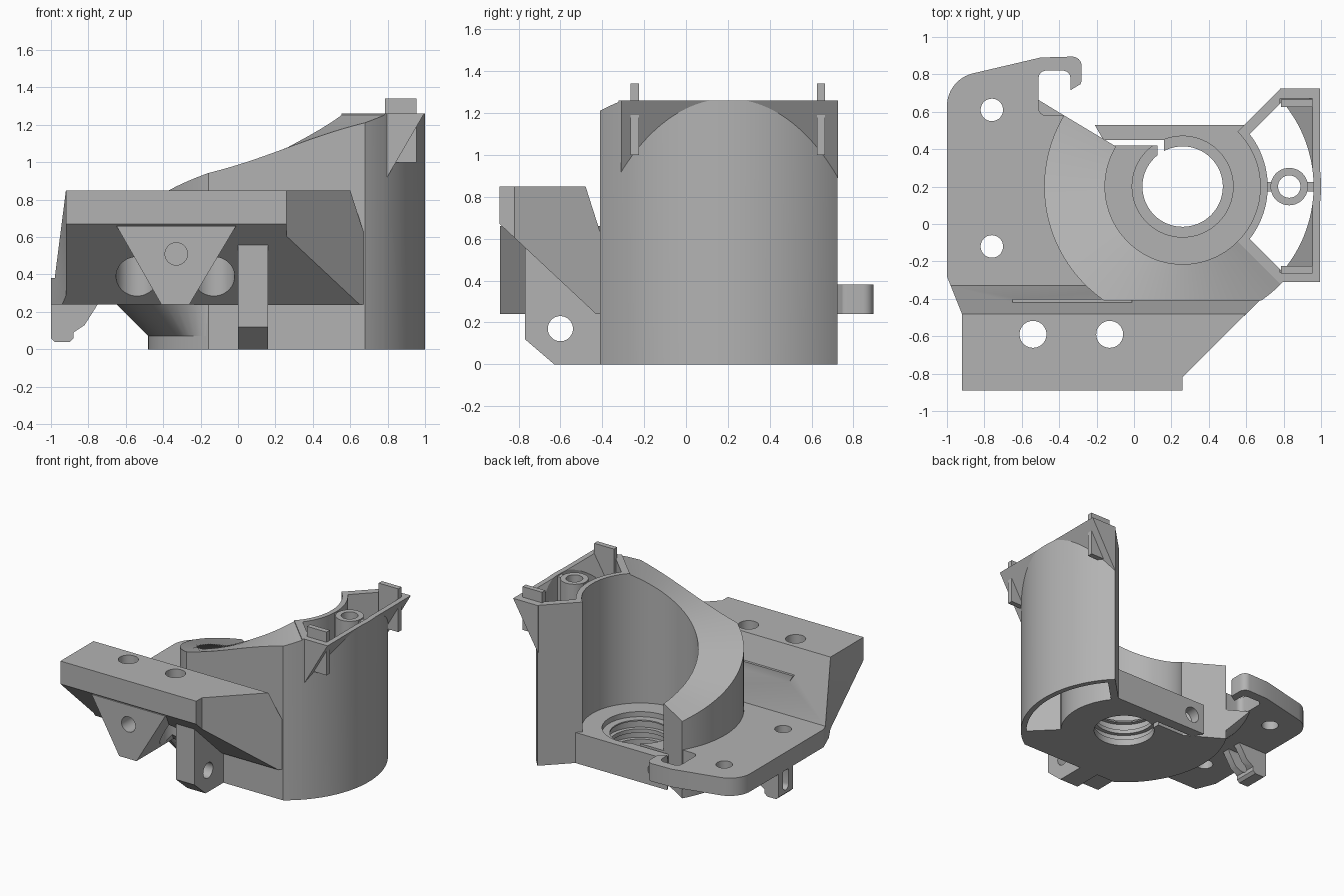
import bpy, bmesh
from math import sin, cos, radians, asin, degrees, pi

cube = bpy.data.objects.get("Cube")
if cube:
    bpy.data.objects.remove(cube, do_unlink=True)

grey = bpy.data.materials.new("plain grey")
grey.use_nodes = True
grey.diffuse_color = (0.45, 0.45, 0.45, 1)
grey.node_tree.nodes["Principled BSDF"].inputs["Base Color"].default_value = (0.45, 0.45, 0.45, 1)

CX, CY = 0.26, 0.2          # axis of the round housing
R_IN, R_OUT = 0.415, 0.74
FRONT = -0.41
TOP = 1.26


def finish(name, bm):
    bmesh.ops.recalc_face_normals(bm, faces=bm.faces)
    mesh = bpy.data.meshes.new(name)
    bm.to_mesh(mesh)
    bm.free()
    ob = bpy.data.objects.new(name, mesh)
    bpy.context.scene.collection.objects.link(ob)
    mesh.materials.append(grey)
    return ob


def prism(name, pts, lo, hi, axis="z"):
    """Extrude a flat outline along one axis."""
    place = {"z": lambda a, b, h: (a, b, h),
             "y": lambda a, b, h: (a, h, b),
             "x": lambda a, b, h: (h, a, b)}[axis]
    bm = bmesh.new()
    low = [bm.verts.new(place(a, b, lo)) for a, b in pts]
    high = [bm.verts.new(place(a, b, hi)) for a, b in pts]
    bm.faces.new(low)
    bm.faces.new(high)
    n = len(pts)
    for i in range(n):
        j = (i + 1) % n
        bm.faces.new((low[i], low[j], high[j], high[i]))
    return finish(name, bm)


def box(name, x, y, z):
    return prism(name, [(x[0], y[0]), (x[1], y[0]), (x[1], y[1]), (x[0], y[1])], *z)


def arc(cx, cy, r, a0, a1, n):
    return [(cx + r * cos(radians(a0 + (a1 - a0) * i / n)),
             cy + r * sin(radians(a0 + (a1 - a0) * i / n))) for i in range(n + 1)]


def rod(a, b, r, lo, hi, axis="z", n=48):
    return prism("cutter", arc(a, b, r, 0, 360, n)[:-1], lo, hi, axis)


def ring_part(name, a0, a1, r_in, r_low, r_high, z_low, z_top, n=64):
    """Ring sector clipped by the flat front, with a top that follows the angle."""
    bm = bmesh.new()
    angles = {a0 + (a1 - a0) * i / n for i in range(n + 1)}
    corner = degrees(asin((CY - FRONT) / R_OUT))
    angles |= {a for a in (180 + corner, 360 - corner) if a0 < a < a1}
    rows = []
    for a in sorted(angles):
        c, s = cos(radians(a)), sin(radians(a))
        limit = (CY - FRONT) / -s if s < -0.01 else 9
        spots = [(r_in, z_low), (min(r_low, limit), z_low),
                 (min(r_high, limit), z_top(a)), (r_in, z_top(a))]
        rows.append([bm.verts.new((CX + r * c, CY + r * s, z)) for r, z in spots])
    for p, q in zip(rows, rows[1:]):
        for i in range(4):
            j = (i + 1) % 4
            bm.faces.new((p[i], p[j], q[j], q[i]))
    bm.faces.new(rows[0])
    bm.faces.new(rows[-1])
    return finish(name, bm)


def combine(ob, others, operation="DIFFERENCE"):
    for other in others:
        mod = ob.modifiers.new("combine", "BOOLEAN")
        mod.operation, mod.solver, mod.object = operation, "EXACT", other
        bpy.context.view_layer.update()
        graph = bpy.context.evaluated_depsgraph_get()
        mesh = bpy.data.meshes.new_from_object(ob.evaluated_get(graph))
        ob.modifiers.clear()
        ob.data = mesh
        bpy.data.objects.remove(other, do_unlink=True)
    return ob


# Spiral ramp wall around the cavity
ring_part("ramp_wall", 149, 315, R_IN, R_OUT, R_OUT, 0,
          lambda a: min(TOP, 0.605 + 0.0039 * (a - 149)))
ring_part("support_cone", 149, 237, 0.6, R_OUT, 0.91, 0.07, lambda a: 0.24, 32)

# Tower: quarter ring with overhanging head, hollowed out
tower = prism("tower", arc(CX, CY, R_OUT, -45, 45, 40) + arc(CX, CY, R_IN, 45, -45, 32), 0, TOP)
head = prism("head", [(0.78, 0.89), (0.995, TOP), (0.78, TOP)], -0.31, 0.725, "y")
combine(tower, [head], "UNION")
in_a = 45 - degrees(asin(0.055 / 0.455))
out_a = 45 - degrees(asin(0.055 / 0.7))
hollow = prism("hollow", arc(CX, CY, 0.7, -out_a, out_a, 40)
               + arc(CX, CY, 0.455, in_a, -in_a, 32), -0.1, 1.5)
head_hollow = prism("head_hollow", [(0.78, 0.966), (0.955, TOP), (0.955, 1.5), (0.78, 1.5)],
                    -0.26, 0.67, "y")
combine(tower, [hollow, head_hollow])

# Screw boss with ribs, and locating tabs
boss = rod(0.83, CY, 0.1, 0.5, TOP)
boss.name = "screw_boss"
combine(boss, [box("ribs", (0.69, 0.97), (CY - 0.025, CY + 0.025), (0.5, TOP - 0.01))], "UNION")
combine(boss, [rod(0.83, CY, 0.06, 0.4, 1.4)])
for side, y in (("right", -0.245), ("left", 0.645)):
    box(side + "_tab", (0.785, 0.955), (y - 0.02, y + 0.02), (1.0, 1.34))

# Cavity floor with stepped bore, clamp slit and clamp screw hole
floor = prism("cavity_floor", arc(CX, CY, 0.45, 149, 405, 72)
              + [(0.59, 0.53), (-0.21, 0.53), (-0.17, 0.46)], 0, 0.24)
combine(floor, [rod(CX, CY, 0.215, -0.1, 0.4, n=64), rod(CX, CY, 0.27, 0.2, 0.4, n=64),
                rod(CX, CY, 0.245, 0.13, 0.19, n=64), rod(CX, CY, 0.245, 0.05, 0.1, n=64),
                box("slit", (-0.5, 0.16), (0.42, 0.45), (-0.1, 0.5)),
                box("slit_end", (0.125, 0.16), (0.35, 0.44), (-0.1, 0.5)),
                rod(-0.1, 0.12, 0.06, 0.4, 0.7, "y")])

# Front beam: side profile trimmed by its plan outline
beam = prism("front_beam", [(-0.89, 0.85), (-0.48, 0.85), (-0.33, 0.38), (-0.28, 0.38),
                            (-0.28, 0.24), (-0.43, 0.24), (-0.89, 0.67)], -1.1, 0.8, "x")
plan = prism("plan", [(-0.92, -0.89), (0.26, -0.89), (0.26, -0.82), (0.67, -0.41), (0.62, -0.36),
                      (-0.2, -0.3), (-0.2, -0.28), (-1, -0.28), (-0.92, -0.48)], 0, 1)
combine(beam, [plan], "INTERSECT")
gusset = prism("gusset", [(-0.65, 0.66), (-0.01, 0.66), (-0.26, 0.24), (-0.41, 0.24)],
               -0.889, -0.4, "y")
combine(beam, [gusset], "UNION")
combine(beam, [rod(-0.33, 0.51, 0.06, -1, -0.55, "y")])
for x in (-0.54, -0.13):
    combine(beam, [rod(x, -0.59, 0.072, 0, 1), rod(x, -0.59, 0.112, 0, 0.6)])

# Hanging fin with a cross hole
fin = prism("fin", [(-0.77, 0.12), (-0.63, 0), (-0.4, 0), (-0.4, 0.24), (-0.77, 0.58)], 0, 0.16, "x")
combine(fin, [rod(-0.6, 0.17, 0.06, -0.1, 0.3, "x")])

# Side plate with hook
outline = [(-1, -0.28), (-0.97, -0.35), (-0.3, -0.35), (-0.3, 0.3), (-0.38, 0.58)]
outline += arc(-0.47, 0.62, 0.04, 270, 180, 6) + arc(-0.47, 0.78, 0.04, 180, 90, 6)
outline += arc(-0.38, 0.78, 0.04, 90, 0, 6) + [(-0.34, 0.715)]
outline += arc(-0.32, 0.77, 0.04, -35, 0, 3) + arc(-0.33, 0.845, 0.05, 0, 90, 6)
outline += [(-0.5, 0.89)] + arc(-0.82, 0.63, 0.18, 104, 180, 12)
plate = prism("side_plate", outline, 0.24, 0.38)
combine(plate, [rod(-0.76, y, 0.06, 0, 0.6) for y in (0.61, -0.12)])

# Slotted lug under the plate
lug = prism("lug", [(-1, 0.37), (-1, 0.06), (-0.98, 0.04), (-0.9, 0.04), (-0.88, 0.06), (-0.88, 0.09),
                    (-0.82, 0.13), (-0.75, 0.24), (-0.75, 0.3)], 0.1, 0.28, "y")
slot = arc(0.19, 0.22, 0.035, 0, 180, 8) + arc(0.19, 0.12, 0.035, 180, 360, 8)
combine(lug, [prism("slot", slot, -1.1, -0.7, "x")])

# Smooth curved walls, keep edges crisp
for ob in bpy.context.scene.objects:
    ob.select_set(ob.type == "MESH")
    if ob.type == "MESH":
        bpy.context.view_layer.objects.active = ob
bpy.ops.object.shade_smooth_by_angle(angle=radians(25))
